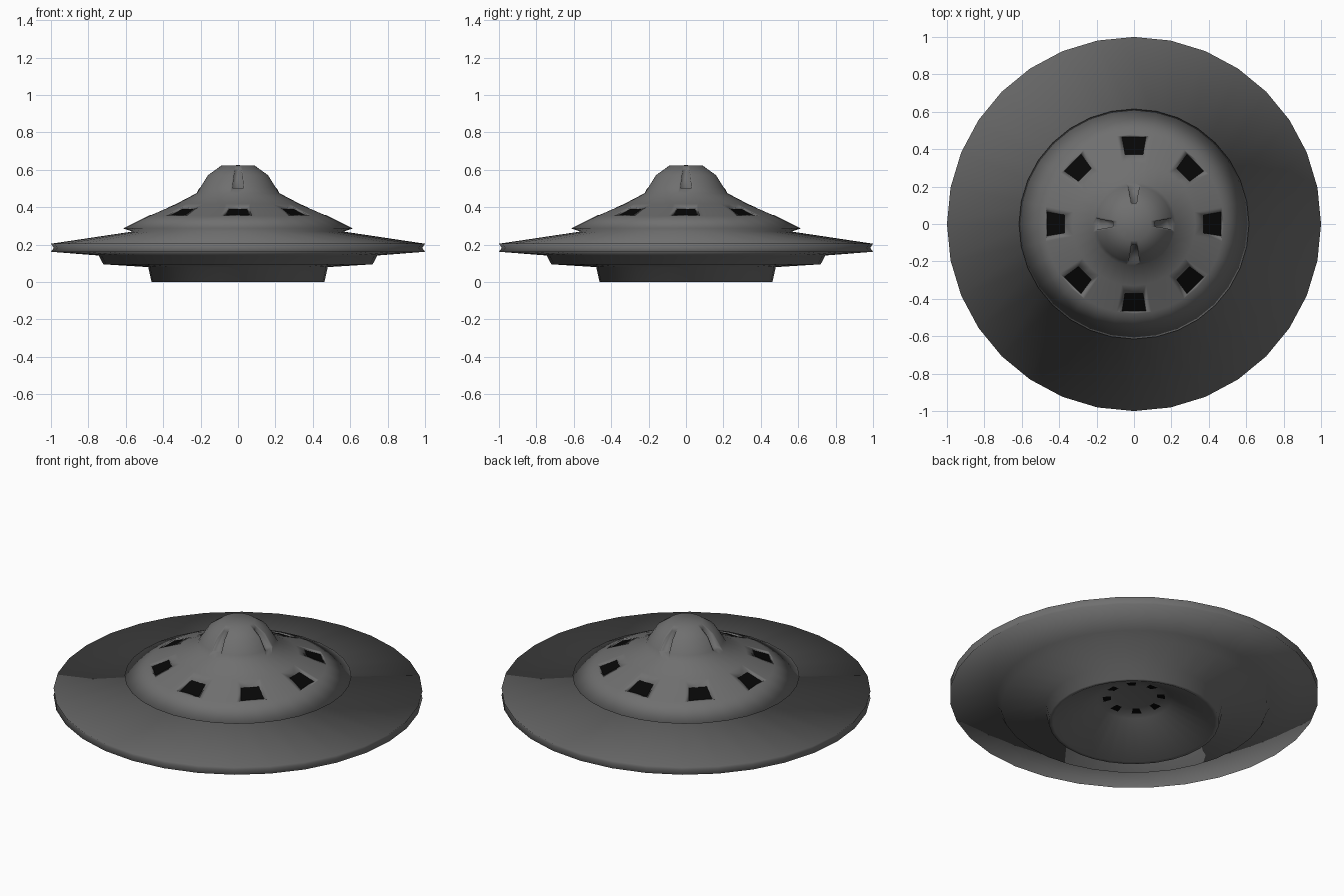
import bpy, bmesh
from math import sin, cos, pi

if "Cube" in bpy.data.objects:
    bpy.data.objects.remove(bpy.data.objects["Cube"])

SIDES = 32


def make_material(name, value):
    mat = bpy.data.materials.new(name)
    mat.diffuse_color = (value, value, value, 1)
    mat.use_nodes = True
    mat.node_tree.nodes["Principled BSDF"].inputs["Base Color"].default_value = mat.diffuse_color
    return mat


def make_object(name, bm, mat=None):
    bmesh.ops.recalc_face_normals(bm, faces=bm.faces[:])
    mesh = bpy.data.meshes.new(name)
    bm.to_mesh(mesh)
    bm.free()
    if mat:
        mesh.materials.append(mat)
    obj = bpy.data.objects.new(name, mesh)
    bpy.context.collection.objects.link(obj)
    return obj


def lathe(name, profile, mat):
    """Revolve (radius, height) points; the ends lie on the axis."""
    bm = bmesh.new()
    rings = []
    for r, z in profile:
        if r == 0:
            rings.append([bm.verts.new((0, 0, z))] * SIDES)
        else:
            rings.append([bm.verts.new((r * cos(2 * pi * i / SIDES), r * sin(2 * pi * i / SIDES), z))
                          for i in range(SIDES)])
    for a, b in zip(rings, rings[1:]):
        for i in range(SIDES):
            j = (i + 1) % SIDES
            bm.faces.new(list(dict.fromkeys((a[i], a[j], b[j], b[i]))))
    return make_object(name, bm, mat)


def place(bm, r, w, z, ang):
    return bm.verts.new((r * cos(ang) - w * sin(ang), r * sin(ang) + w * cos(ang), z))


def add_wedge(bm, ang, outline):
    """Closed prism from a radial outline of (radius, height, half width)."""
    left = [place(bm, r, w, z, ang) for r, z, w in outline]
    right = [place(bm, r, -w, z, ang) for r, z, w in outline]
    bm.faces.new(left)
    bm.faces.new(right[::-1])
    n = len(outline)
    for i in range(n):
        j = (i + 1) % n
        bm.faces.new((left[i], right[i], right[j], left[j]))


def add_panel(name, ang, inner, outer, mat):
    """Tapered flat panel between two (radius, height, half width) stations."""
    bm = bmesh.new()
    bm.faces.new([place(bm, r, s * w, z, ang) for (r, z, w), s in
                  ((inner, -1), (outer, -1), (outer, 1), (inner, 1))])
    make_object(name, bm, mat)


metal = make_material("dark_metal", 0.16)
black = make_material("dark_glass", 0.002)

# Hull: cupola, upper dome, disc with grooved rim, stepped belly, recessed underside
hull = lathe("saucer_hull", [
    (0, 0.625), (0.09, 0.622), (0.162, 0.572), (0.205, 0.505), (0.222, 0.475),
    (0.33, 0.418), (0.48, 0.354), (0.615, 0.287), (0.565, 0.27),
    (1.0, 0.205), (0.985, 0.183), (1.0, 0.162),
    (0.745, 0.142), (0.72, 0.095), (0.48, 0.08), (0.462, 0.0),
    (0.44, 0.0), (0.20, 0.135), (0.17, 0.15), (0.11, 0.16), (0, 0.16)], metal)

# Recesses for dome windows and cupola slots
bm = bmesh.new()
for k in range(8):
    add_wedge(bm, k * pi / 4, [(0.372, 0.386, 0.049), (0.465, 0.346, 0.064),
                               (0.465, 0.48, 0.064), (0.372, 0.48, 0.049)])
for k in range(4):
    add_wedge(bm, k * pi / 2, [(0.112, 0.598, 0.014), (0.178, 0.502, 0.028), (0.25, 0.502, 0.034),
                               (0.25, 0.68, 0.034), (0.112, 0.68, 0.014)])
cutter = make_object("recess_cutter", bm, metal)
cutter.hide_render = True

bpy.context.view_layer.objects.active = hull
hull.select_set(True)
cut = hull.modifiers.new("recesses", 'BOOLEAN')
cut.operation = 'DIFFERENCE'
cut.solver = 'EXACT'
cut.object = cutter
bpy.ops.object.modifier_apply(modifier=cut.name)
bpy.data.objects.remove(cutter)
# The whole skin is softly shaded, including over its rims
bpy.ops.object.shade_smooth()

# Dark windows in the dome and dark vents in the belly
for k in range(8):
    a = k * pi / 4
    add_panel(f"window_{k}", a, (0.372, 0.390, 0.049), (0.465, 0.350, 0.064), black)
    add_panel(f"belly_vent_{k}", a, (0.125, 0.154, 0.018), (0.168, 0.147, 0.027), black)
